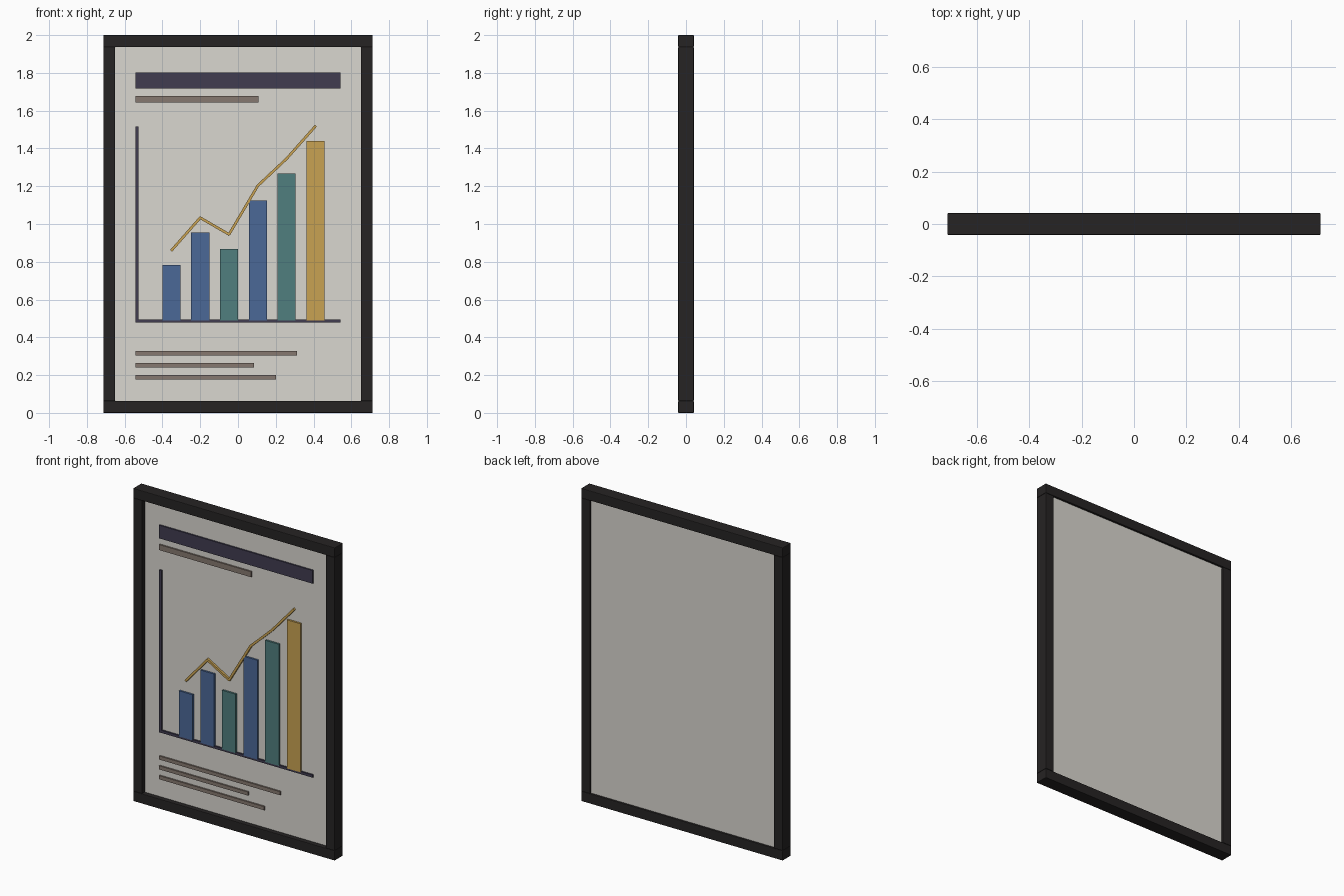
import bpy, math

if "Cube" in bpy.data.objects:
    bpy.data.objects.remove(bpy.data.objects["Cube"])

COLORS = {
    "frame": (0.019, 0.017, 0.017), "paper": (0.70, 0.68, 0.63),
    "navy": (0.052, 0.045, 0.08), "brown": (0.24, 0.19, 0.16),
    "blue": (0.07, 0.14, 0.31), "teal": (0.08, 0.21, 0.21),
    "gold": (0.58, 0.36, 0.085),
}
MATS = {}
for key, c in COLORS.items():
    MATS[key] = bpy.data.materials.new(key)
    MATS[key].diffuse_color = (*c, 1)


def box(name, mat, x0, x1, y0, y1, z0, z1, bevel=0.0):
    bpy.ops.mesh.primitive_cube_add(
        size=1, location=((x0 + x1) / 2, (y0 + y1) / 2, (z0 + z1) / 2))
    ob = bpy.context.object
    ob.name = name
    ob.scale = (x1 - x0, y1 - y0, z1 - z0)
    bpy.ops.object.transform_apply(location=False, rotation=False, scale=True)
    ob.data.materials.append(MATS[mat])
    if bevel:
        m = ob.modifiers.new("soft_edges", 'BEVEL')
        m.width = bevel
        m.segments = 2
    return ob


W, D, T = 0.713, 0.042, 0.063      # frame half width, half depth, bar width
FACE = -0.012                      # front face of the paper panel
PRINT = FACE - 0.010               # front face of the raised print

# Frame: two rails and two stiles
box("bottom_rail", "frame", -W, W, -D, D, 0, T, 0.004)
box("top_rail", "frame", -W, W, -D, D, 2 - T, 2, 0.004)
for name, s in (("left_stile", -1), ("right_stile", 1)):
    a, b = sorted((s * (W - T), s * W))
    box(name, "frame", a, b, -D, D, T, 2 - T, 0.004)

# Backing panel, tucked slightly into the frame
box("paper_panel", "paper", -W + T - 0.01, W - T + 0.01, FACE, 0.029,
    T - 0.01, 2 - T + 0.01)

# Heading, caption strips and chart axes
L = -0.543
STRIPS = [
    ("heading_strip", "navy", L, 0.543, 1.718, 1.802),
    ("subheading_strip", "brown", L, 0.108, 1.643, 1.678),
    ("vertical_axis", "navy", L, L + 0.017, 0.478, 1.516),
    ("horizontal_axis", "navy", L, 0.543, 0.478, 0.495),
    ("caption_strip_1", "brown", L, 0.313, 0.304, 0.327),
    ("caption_strip_2", "brown", L, 0.085, 0.241, 0.264),
    ("caption_strip_3", "brown", L, 0.201, 0.178, 0.201),
]
for name, mat, x0, x1, z0, z1 in STRIPS:
    box(name, mat, x0, x1, PRINT, FACE + 0.002, z0, z1)

# Chart columns
TOPS = [0.782, 0.955, 0.867, 1.125, 1.268, 1.44]
TINTS = ["blue", "blue", "teal", "blue", "teal", "gold"]
points = []
for i, (top, tint) in enumerate(zip(TOPS, TINTS)):
    x = -0.3525 + 0.1525 * i
    box(f"chart_column_{i + 1}", tint, x - 0.048, x + 0.048,
        PRINT - 0.002, FACE + 0.002, 0.49, top)
    points.append((x, top + 0.078))

# Trend line: one slim bar between each pair of points
for i, ((xa, za), (xb, zb)) in enumerate(zip(points, points[1:])):
    h = math.hypot(xb - xa, zb - za) / 2 + 0.003
    seg = box(f"trend_segment_{i + 1}", "gold", -h, h,
              PRINT - 0.004, FACE + 0.002, -0.007, 0.007)
    seg.location.x, seg.location.z = (xa + xb) / 2, (za + zb) / 2
    seg.rotation_euler.y = -math.atan2(zb - za, xb - xa)

for m in bpy.data.materials:
    if m.users and not m.is_grease_pencil:
        m.use_nodes = True
        m.node_tree.nodes["Principled BSDF"].inputs["Base Color"].default_value = m.diffuse_color
